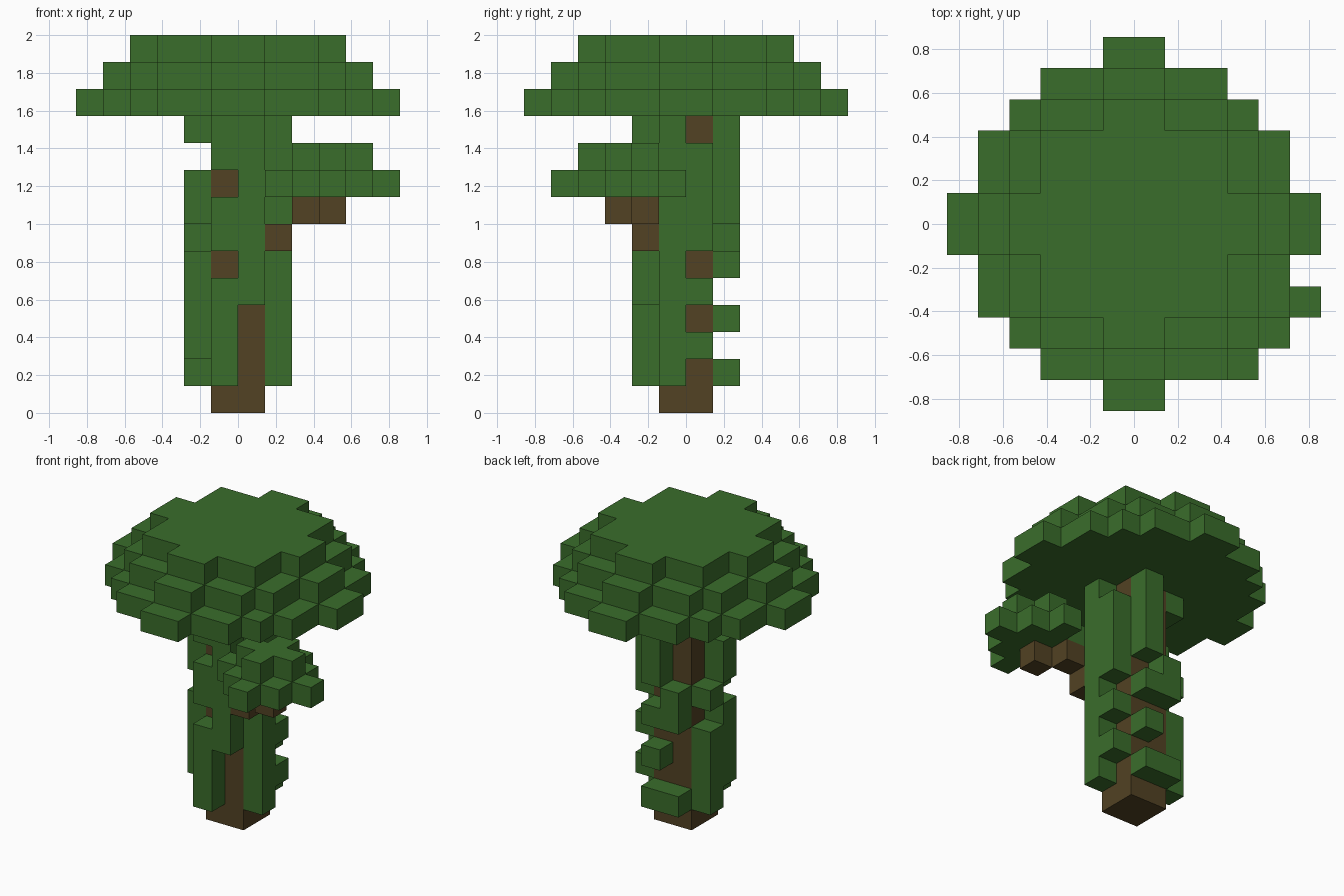
import bpy, bmesh
from mathutils import Vector

U = 1 / 7  # block size

cube = bpy.data.objects.get("Cube")
if cube:
    bpy.data.objects.remove(cube, do_unlink=True)


def material(name, colour):
    mat = bpy.data.materials.new(name)
    mat.use_nodes = True
    mat.diffuse_color = colour
    mat.node_tree.nodes["Principled BSDF"].inputs["Base Color"].default_value = colour
    return mat


leaf = material("leaf green", (0.042, 0.153, 0.024, 1))
bark = material("bark brown", (0.084, 0.054, 0.017, 1))


def box(x, y, z):
    """Cells of a box, each axis a (start, stop) pair."""
    return {(i, j, k) for i in range(*x) for j in range(*y) for k in range(*z)}


def stack(x, y, levels):
    """Cells at one plan position on several levels."""
    return {(x, y, z) for z in levels}


def disc(z, steps):
    """Stepped round layer, a union of centred rectangles."""
    cells = set()
    for a, b in steps:
        cells |= box((-a, a), (-b, b), (z, z + 1))
    return cells


def diamond(cx, cy, z, r):
    return {(cx + i, cy + j, z) for i in range(-r, r + 1) for j in range(-r, r + 1)
            if abs(i) + abs(j) <= r}


# Trunk and branch
trunk = box((-1, 1), (-1, 1), (0, 11))
branch = {(1, -2, 6), (2, -2, 7), (3, -3, 7)}

# Leaves clinging to the four sides of the trunk
front_leaves = stack(-1, -2, [1, 2, 3, 4, 6, 7, 9, 10]) | stack(0, -2, range(4, 11))
left_leaves = stack(1, -1, range(1, 11)) | stack(1, 0, [2, 4, 6, 7, 8, 9])
back_leaves = stack(-1, 1, [1, 5, 6]) | stack(0, 1, [1, 3, 5, 7, 8, 9, 10])
right_leaves = stack(-2, -1, [2, 3, 4, 5, 7, 8, 10]) | stack(-2, 0, [1, 2, 3, 4, 6, 10])

# Leaf cluster on the branch
branch_leaves = diamond(3, -3, 8, 2) | diamond(3, -3, 9, 1)

# Crown in three stepped layers
crown = (disc(11, [(1, 6), (3, 5), (4, 4), (5, 3), (6, 1)])
         | disc(12, [(1, 5), (3, 4), (4, 3), (5, 1)])
         | disc(13, [(1, 4), (3, 3), (4, 1)]))

parts = [
    ("trunk", trunk, bark),
    ("branch", branch, bark),
    ("front_leaves", front_leaves, leaf),
    ("left_leaves", left_leaves, leaf),
    ("back_leaves", back_leaves, leaf),
    ("right_leaves", right_leaves, leaf),
    ("branch_leaves", branch_leaves, leaf),
    ("crown", crown, leaf),
]
solid = set().union(*(cells for _, cells, _ in parts))


def build(name, cells, mat):
    """Skin the exposed sides of the cells and merge flat areas."""
    bm = bmesh.new()
    for cell in sorted(cells):
        centre = Vector(cell) + Vector((0.5, 0.5, 0.5))
        for axis in range(3):
            for sign in (-1, 1):
                n = Vector((0, 0, 0))
                n[axis] = sign
                if tuple(int(c + d) for c, d in zip(cell, n)) in solid:
                    continue
                u = Vector((0, 0, 0))
                u[(axis + 1) % 3] = 1
                v = n.cross(u)
                corners = [(-1, -1), (1, -1), (1, 1), (-1, 1)]
                bm.faces.new([bm.verts.new((centre + (n + u * a + v * b) / 2) * U)
                              for a, b in corners])
    bmesh.ops.remove_doubles(bm, verts=bm.verts, dist=U / 100)
    bmesh.ops.dissolve_limit(bm, angle_limit=0.01, verts=bm.verts, edges=bm.edges)
    mesh = bpy.data.meshes.new(name)
    bm.to_mesh(mesh)
    bm.free()
    mesh.materials.append(mat)
    bpy.context.collection.objects.link(bpy.data.objects.new(name, mesh))


for name, cells, mat in parts:
    build(name, cells, mat)
